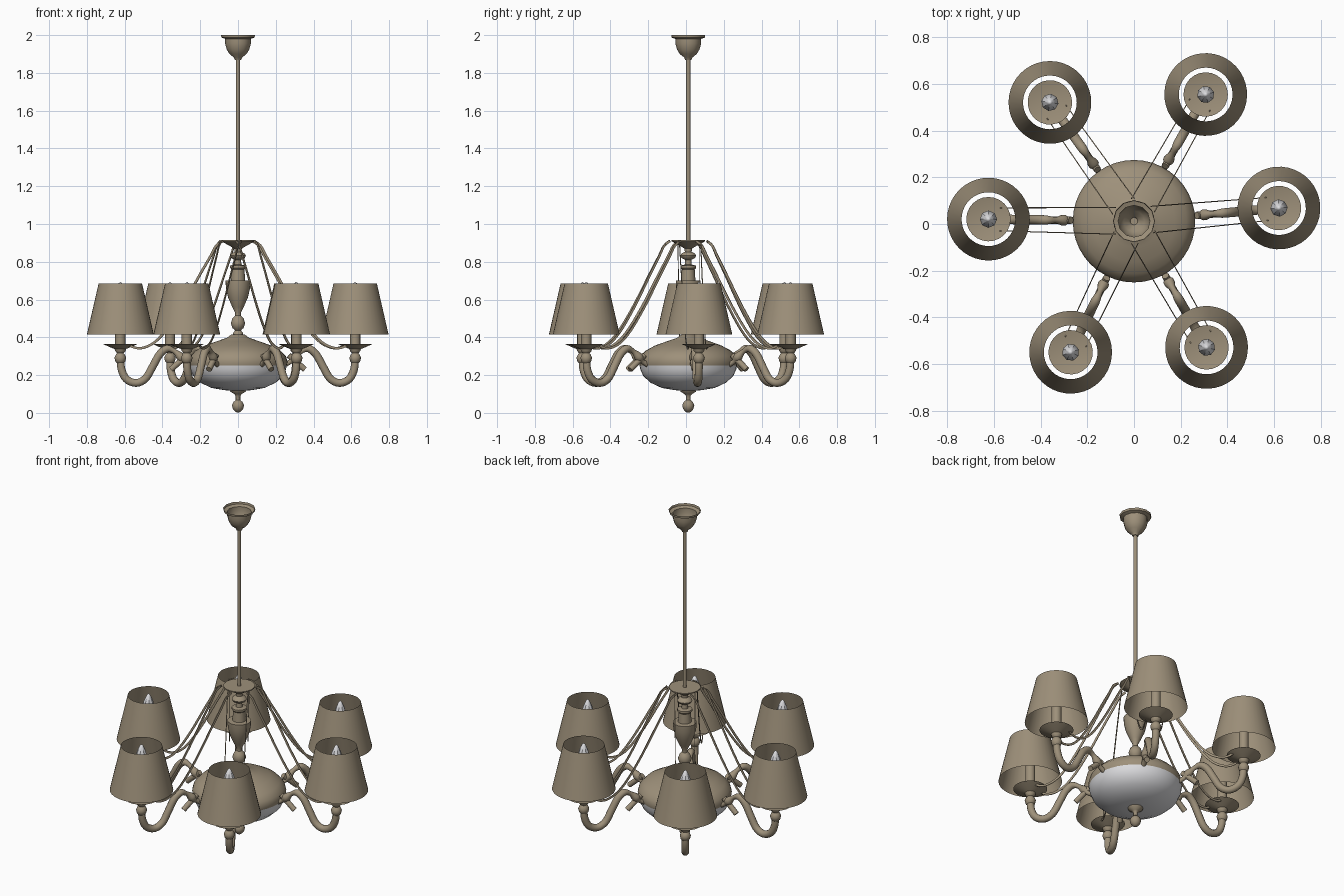
import bpy, bmesh, math
from mathutils import Vector, Matrix

CY = 0.012                                   # centre of the fixture in y
ARM_R = 0.623
ANGLES = [5.2, 60.5, 125.3, 179.2, 244.2, 299.9]


def material(name, col):
    m = bpy.data.materials.new(name)
    m.diffuse_color = (*col, 1)
    return m


BRONZE = material("antique_bronze", (0.34, 0.28, 0.195))
WHITE = material("frosted_white", (0.72, 0.72, 0.74))


def finish(name, bm, mat, mtx, angle=40):
    bmesh.ops.recalc_face_normals(bm, faces=bm.faces)
    me = bpy.data.meshes.new(name)
    bm.to_mesh(me)
    bm.free()
    me.materials.append(mat)
    ob = bpy.data.objects.new(name, me)
    bpy.context.collection.objects.link(ob)
    ob.matrix_world = mtx
    bpy.ops.object.select_all(action='DESELECT')
    ob.select_set(True)
    bpy.context.view_layer.objects.active = ob
    bpy.ops.object.shade_smooth_by_angle(angle=math.radians(angle))
    return ob


def lathe(name, profile, mat, mtx, seg=24):
    """Spin an (r, z) profile about z."""
    bm = bmesh.new()
    vs = [bm.verts.new((r, 0, z)) for r, z in profile]
    es = [bm.edges.new(p) for p in zip(vs, vs[1:])]
    bmesh.ops.spin(bm, geom=vs + es, cent=(0, 0, 0), axis=(0, 0, 1),
                   angle=2 * math.pi, steps=seg, use_merge=True)
    bmesh.ops.remove_doubles(bm, verts=bm.verts, dist=1e-5)
    return finish(name, bm, mat, mtx)


def smooth_path(pts, n=4):
    """Catmull-Rom through tuples of any length."""
    out = []
    p = [pts[0]] + list(pts) + [pts[-1]]
    for a, b, c, d in zip(p, p[1:], p[2:], p[3:]):
        for i in range(n):
            t = i / n
            out.append([0.5 * (2 * B + (C - A) * t + (2 * A - 5 * B + 4 * C - D) * t * t
                               + (3 * B - A - 3 * C + D) * t ** 3)
                        for A, B, C, D in zip(a, b, c, d)])
    return out + [list(pts[-1])]


def sweep(name, pts, mat, mtx, sides, flat=None):
    """Sweep along (x, y, z, half_width); flat sets the half thickness in y."""
    bm = bmesh.new()
    rings = []
    for i, (x, y, z, w) in enumerate(pts):
        a, b = pts[max(i - 1, 0)], pts[min(i + 1, len(pts) - 1)]
        t = Vector((b[0] - a[0], 0, b[2] - a[2])).normalized()
        nrm = Vector((-t.z, 0, t.x))
        ring = []
        for k in range(sides):
            an = 2 * math.pi * (k + 0.5) / sides
            off = nrm * (w * math.cos(an)) + Vector((0, (flat or w) * math.sin(an), 0))
            ring.append(bm.verts.new(Vector((x, y, z)) + off))
        rings.append(ring)
    for r0, r1 in zip(rings, rings[1:]):
        for k in range(sides):
            j = (k + 1) % sides
            bm.faces.new((r0[k], r0[j], r1[j], r1[k]))
    bm.faces.new(rings[0])
    bm.faces.new(rings[-1])
    return finish(name, bm, mat, mtx)


C = Matrix.Translation((0, CY, 0))

# Ceiling canopy and hanging rod
lathe("canopy", [(0.09, 2.0), (0.088, 1.987), (0.068, 1.98), (0.068, 1.955),
                 (0.06, 1.925), (0.045, 1.9), (0.022, 1.882), (0.016, 1.868),
                 (0, 1.868)], BRONZE, C, 12)
lathe("rod", [(0.011, 0.9), (0.011, 1.875)], BRONZE, C, 12)

# Turned centre column with crown plate
lathe("column", [(0.03, 0.40), (0.025, 0.425), (0.016, 0.437), (0.03, 0.45), (0.038, 0.475),
                 (0.03, 0.5), (0.015, 0.515), (0.015, 0.53), (0.03, 0.56), (0.052, 0.61),
                 (0.064, 0.66), (0.066, 0.7), (0.038, 0.702), (0.034, 0.76), (0.042, 0.768),
                 (0.042, 0.78), (0.018, 0.785), (0.016, 0.81), (0.036, 0.82), (0.042, 0.832),
                 (0.034, 0.845), (0.018, 0.852), (0.02, 0.87), (0.045, 0.885), (0.088, 0.908),
                 (0.088, 0.914), (0, 0.914)], BRONZE, C)

# Central body: metal dome, glass bowl, finial
lathe("body_dome", [(0.258, 0.252), (0.262, 0.27), (0.254, 0.3), (0.225, 0.33), (0.175, 0.357),
                    (0.11, 0.38), (0.06, 0.397), (0.035, 0.415), (0, 0.42)], BRONZE, C, 40)
lathe("glass_bowl", [(0.258, 0.252), (0.254, 0.23), (0.238, 0.195), (0.2, 0.16),
                     (0.14, 0.132), (0.07, 0.12), (0, 0.118)], WHITE, C, 40)
lathe("finial", [(0, 0.002), (0.012, 0.004), (0.027, 0.02), (0.032, 0.04), (0.024, 0.058),
                 (0.012, 0.068), (0.012, 0.09), (0.02, 0.1), (0.04, 0.112), (0.045, 0.124)],
      BRONZE, C, 16)

ARM = [(0.622, 0, 0.30, 0.02), (0.618, 0, 0.235, 0.021), (0.592, 0, 0.18, 0.021),
       (0.54, 0, 0.158, 0.021), (0.49, 0, 0.182, 0.021), (0.452, 0, 0.245, 0.021),
       (0.415, 0, 0.31, 0.021), (0.375, 0, 0.34, 0.02), (0.335, 0, 0.325, 0.013),
       (0.302, 0, 0.295, 0.024), (0.28, 0, 0.272, 0.013), (0.245, 0, 0.255, 0.016)]
WIRE = [(0.08, 0.91), (0.115, 0.885), (0.145, 0.83), (0.2, 0.735), (0.29, 0.575),
        (0.375, 0.445), (0.44, 0.375), (0.5, 0.345), (0.545, 0.345), (0.575, 0.36)]

for deg in ANGLES:
    M = C @ Matrix.Rotation(math.radians(deg), 4, 'Z')
    L = M @ Matrix.Translation((ARM_R, 0, 0))
    # Curved arm and the short strut that crosses it
    sweep("arm", smooth_path(ARM), BRONZE, M, 12)
    sweep("arm_strut", [(0.27, 0, 0.305, 0.016), (0.355, 0, 0.23, 0.016)], BRONZE, M, 10)
    # Beaded socket and drip dish
    lathe("drip_dish", [(0.016, 0.262), (0.026, 0.272), (0.031, 0.292), (0.024, 0.308),
                        (0.017, 0.316), (0.028, 0.328), (0.03, 0.338), (0.06, 0.35),
                        (0.095, 0.366), (0.06, 0.359), (0, 0.356)], BRONZE, L)
    # Candle sleeve, bulb and open shade
    lathe("candle", [(0.027, 0.355), (0.027, 0.56), (0, 0.56)], BRONZE, L, 16)
    lathe("bulb", [(0.018, 0.56), (0.034, 0.58), (0.037, 0.605), (0.026, 0.65),
                   (0.01, 0.685), (0, 0.694)], WHITE, L, 8)
    lathe("shade", [(0.177, 0.415), (0.115, 0.685)], BRONZE, L, 40)
    # Pair of thin stay ribbons from crown to dish
    for s in (-1, 1):
        pts = [(x, s * (0.058 - 0.015 * x), z, 0.009) for x, z in WIRE]
        sweep("stay_ribbon", smooth_path(pts, 3), BRONZE, M, 4, 0.003)
